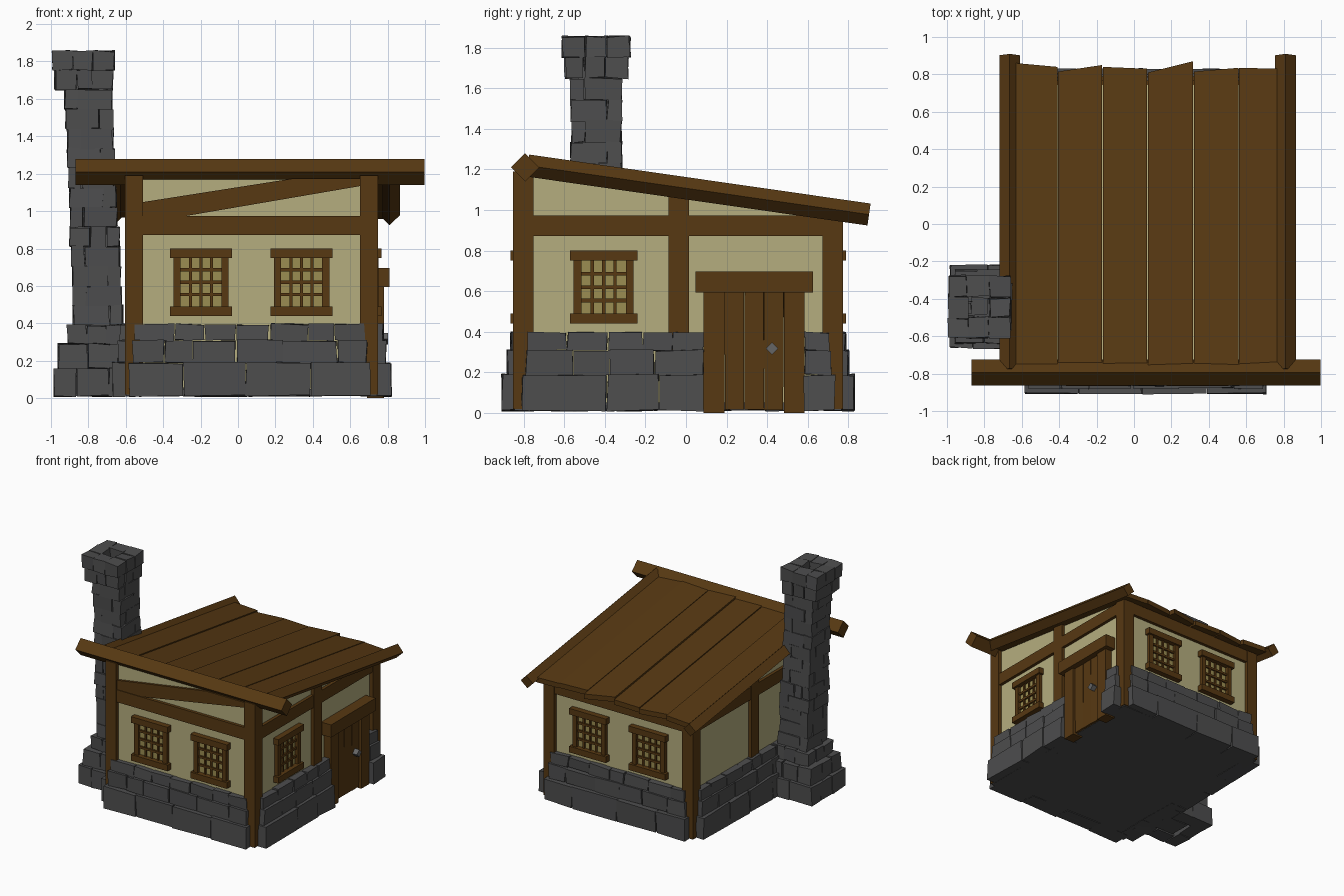
import bpy, bmesh, math, random
from mathutils import Vector, Matrix

if "Cube" in bpy.data.objects:
    bpy.data.objects.remove(bpy.data.objects["Cube"])

random.seed(7)


def material(name, r, g, b):
    m = bpy.data.materials.new(name)
    m.diffuse_color = (r, g, b, 1)
    m.use_nodes = True
    m.node_tree.nodes["Principled BSDF"].inputs["Base Color"].default_value = m.diffuse_color
    return m


WOOD = material("brown wood", 0.095, 0.040, 0.006)
STONE = material("grey stone", 0.075, 0.075, 0.076)
PLASTER = material("cream plaster", 0.46, 0.42, 0.21)
GLASS = material("amber glass", 0.33, 0.27, 0.085)
METAL = material("grey metal", 0.13, 0.13, 0.13)

# plaster wall faces
FRONT, BACK, LEFT, RIGHT = -0.82, 0.743, -0.575, 0.72


def roof_z(y):
    return 1.222 - 0.1435 * (y + 0.8)


def box(bm, lo, hi, jitter=0.0, fn=None):
    """Box between two corners, optionally roughened and remapped."""
    lo, hi = Vector(lo), Vector(hi)
    for v in bmesh.ops.create_cube(bm, size=1)["verts"]:
        co = Vector([(lo[i] + hi[i]) / 2 + v.co[i] * (hi[i] - lo[i]) for i in range(3)])
        co += Vector([random.uniform(-jitter, jitter) for _ in range(3)])
        v.co = Vector(fn(co)) if fn else co


def wall_box(bm, face, u0, u1, d0, d1, z0, z1, jitter=0.0, fn=None):
    """Box on a wall: u runs along it, d is the distance out from the plaster."""
    if face == "front":
        p, q = (u0, FRONT - d1, z0), (u1, FRONT - d0, z1)
    elif face == "back":
        p, q = (u0, BACK + d0, z0), (u1, BACK + d1, z1)
    elif face == "left":
        p, q = (LEFT - d1, u0, z0), (LEFT - d0, u1, z1)
    else:
        p, q = (RIGHT + d0, u0, z0), (RIGHT + d1, u1, z1)
    box(bm, p, q, jitter, fn)


def finish(name, bm, mat):
    bmesh.ops.recalc_face_normals(bm, faces=bm.faces)
    me = bpy.data.meshes.new(name)
    bm.to_mesh(me)
    bm.free()
    me.materials.append(mat)
    ob = bpy.data.objects.new(name, me)
    bpy.context.collection.objects.link(ob)
    return ob


def under_roof(c):
    """Push the upper corners up to the underside of the roof."""
    return (c.x, c.y, min(roof_z(c.y) - 0.025, 1.19)) if c.z > 0.7 else c


def spans(a, b, size):
    """Split a length into uneven pieces."""
    n = max(1, round((b - a) / size))
    w = [random.uniform(0.65, 1.35) for _ in range(n)]
    out, p = [], a
    for k in w:
        q = p + k / sum(w) * (b - a)
        out.append((p, q))
        p = q
    return out


# plaster walls
bm = bmesh.new()
box(bm, (LEFT, FRONT, 0.03), (RIGHT, BACK, 1), fn=under_roof)
finish("plaster_walls", bm, PLASTER)

# corner and middle posts
bm = bmesh.new()
for x in (-0.604, 0.652):
    for y in (-0.852, 0.674):
        box(bm, (x, y, 0.02), (x + 0.097, y + 0.1, 1), fn=under_roof)
for face in ("left", "right"):
    wall_box(bm, face, -0.086, 0.015, -0.05, 0.028, 0.3, 1, fn=under_roof)
finish("posts", bm, WOOD)

# horizontal rails
bm = bmesh.new()
for face in ("front", "back"):
    wall_box(bm, face, -0.52, 0.66, -0.05, 0.025, 0.872, 0.973)
for face in ("left", "right"):
    wall_box(bm, face, -0.76, 0.69, -0.05, 0.025, 0.872, 0.973)
finish("rails", bm, WOOD)

# slanted brace above the front rail
bm = bmesh.new()
outline = [(-0.51, 0.96), (-0.36, 0.96), (0.655, 1.134), (0.655, 1.175), (0.3, 1.175), (-0.51, 1.048)]
face = bm.faces.new([bm.verts.new((x, FRONT - 0.02, z)) for x, z in outline])
ext = bmesh.ops.extrude_face_region(bm, geom=[face])["geom"]
bmesh.ops.translate(bm, vec=(0, 0.05, 0), verts=[g for g in ext if isinstance(g, bmesh.types.BMVert)])
finish("front_brace", bm, WOOD)

# ridge beam, set on its edge
turn_x = Matrix.Rotation(math.pi / 4, 3, "X")
turn_y = Matrix.Rotation(math.pi / 4, 3, "Y")
bm = bmesh.new()
box(bm, (-0.87, -0.049, -0.049), (0.997, 0.049, 0.049),
    fn=lambda c: turn_x @ c + Vector((0, -0.793, 1.21)))
finish("ridge_beam", bm, WOOD)

# sloping side beams, set on their edges
bm = bmesh.new()
for x in (-0.665, 0.81):
    def slope(c, x=x):
        r = turn_y @ Vector((c.x, 0, c.z))
        y = c.y + 0.14 * r.z
        return (x + r.x, y, roof_z(y) + r.z)
    box(bm, (-0.039, -0.78, -0.039), (0.039, 0.902, 0.039), fn=slope)
finish("side_roof_beams", bm, WOOD)

# roof planks with uneven ends: x range, back end at each side
planks = [(-0.63, -0.41, 0.86, 0.84), (-0.405, -0.17, 0.815, 0.85), (-0.165, 0.07, 0.84, 0.83),
          (0.075, 0.315, 0.81, 0.87), (0.32, 0.56, 0.815, 0.835), (0.562, 0.775, 0.835, 0.83)]
bm = bmesh.new()
for x0, x1, e0, e1 in planks:
    tilt, lift = random.uniform(-0.06, 0.06), random.uniform(-0.004, 0.006)

    def lay(c):
        y = (e0 if c.x < (x0 + x1) / 2 else e1) if c.y > 0 else c.y
        return (c.x, y, roof_z(y) + c.z + lift + tilt * (c.x - (x0 + x1) / 2))
    box(bm, (x0, -0.79, -0.025), (x1, 0.8, 0.015), fn=lay)
finish("roof_planks", bm, WOOD)

# stone footing: three stepped courses on each wall, leaving the doorway open
bm = bmesh.new()
courses = [(0.012, 0.188, 0.085, 0.0, 0.29), (0.188, 0.308, 0.058, 0.02, 0.21), (0.308, 0.395, 0.042, 0.03, 0.17)]
for z0, z1, out, inset, size in courses:
    runs = [("front", -0.585 + inset, 0.71 - inset), ("back", -0.57 + inset, 0.71 - inset),
            ("left", -0.81 + inset, 0.73 - inset),
            ("right", -0.81 + inset, 0.09), ("right", 0.58, 0.735 - inset)]
    for face, a, b in runs:
        extra = 0.012 if face in ("left", "right") else 0
        for u0, u1 in spans(a, b, size):
            wall_box(bm, face, u0 + 0.003, u1 - 0.003, -0.06, out + extra, z0, z1, 0.006)
finish("stone_footing", bm, STONE)

# floor
bm = bmesh.new()
box(bm, (-0.6, -0.845, 0.012), (0.742, 0.766, 0.05))
finish("stone_floor", bm, STONE)

# chimney: rings of stones (z0, z1, centre x, half width, wall thickness)
CY = -0.442
rings = [(0.012, 0.16, -0.765, 0.22, 0.12), (0.16, 0.29, -0.763, 0.193, 0.12), (0.29, 0.39, -0.75, 0.16, 0.1)]
n = 12
for i in range(n):
    t = i / (n - 1)
    rings.append((0.39 + 0.105 * i, 0.495 + 0.105 * i, -0.748 - 0.052 * t, 0.132 - 0.008 * t, 0.07))
rings += [(1.65, 1.755, -0.825, 0.157, 0.11), (1.755, 1.855, -0.828, 0.168, 0.11)]
bm = bmesh.new()
for i, (z0, z1, cx, h, t) in enumerate(rings):
    h2 = h + random.uniform(-0.004, 0.004)
    for k in range(4):
        rot = Matrix.Rotation(k * math.pi / 2, 3, "Z")
        a, b = (-h2, h2 - t) if i % 2 else (-h2 + t, h2)
        for u0, u1 in spans(a, b, 0.13):
            box(bm, (u0 + 0.002, -h2, z0), (u1 - 0.002, -h2 + t, z1), 0.006,
                fn=lambda c: rot @ c + Vector((cx, CY, 0)))
finish("chimney_stones", bm, STONE)

# chimney core that closes the flue
bm = bmesh.new()
box(bm, (-0.09, -0.09, 0.015), (0.09, 0.09, 1.72),
    fn=lambda c: (c.x + (-0.75 if c.z < 1 else -0.81), c.y + CY, c.z))
finish("chimney_core", bm, STONE)

# windows: frame, lattice and pane
for face, u, label in (("front", -0.198, "front_left"), ("front", 0.34, "front_right"),
                       ("back", -0.198, "back_left"), ("back", 0.34, "back_right"),
                       ("right", -0.406, "side")):
    bm = bmesh.new()
    for z in (0.44, 0.75):
        wall_box(bm, face, u - 0.166, u + 0.166, -0.01, 0.046, z, z + 0.05)
    for s in (-0.129, 0.129):
        wall_box(bm, face, u + s - 0.019, u + s + 0.019, -0.01, 0.03, 0.48, 0.76)
    for i in (-1, 0, 1):
        wall_box(bm, face, u + i * 0.056 - 0.008, u + i * 0.056 + 0.008, -0.01, 0.016, 0.48, 0.76)
        z = 0.62 + i * 0.066
        wall_box(bm, face, u - 0.115, u + 0.115, -0.01, 0.019, z - 0.009, z + 0.009)
    finish(label + "_window_frame", bm, WOOD)
    bm = bmesh.new()
    wall_box(bm, face, u - 0.115, u + 0.115, -0.003, 0.005, 0.48, 0.76)
    finish(label + "_window_pane", bm, GLASS)

# door frame
bm = bmesh.new()
wall_box(bm, "right", 0.047, 0.625, -0.03, 0.09, 0.593, 0.696)
for u in (0.086, 0.482):
    wall_box(bm, "right", u, u + 0.103, -0.03, 0.06, 0, 0.6)
finish("door_frame", bm, WOOD)

# door planks
bm = bmesh.new()
for i in range(3):
    u = 0.189 + i * 0.098
    wall_box(bm, "right", u + 0.002, u + 0.096, -0.02, 0.04, 0.015, 0.595, 0.003)
finish("door_planks", bm, WOOD)

# door handle
bm = bmesh.new()
box(bm, (0.035, -0.022, -0.022), (0.082, 0.022, 0.022),
    fn=lambda c: turn_x @ c + Vector((RIGHT, 0.424, 0.317)))
finish("door_handle", bm, METAL)
